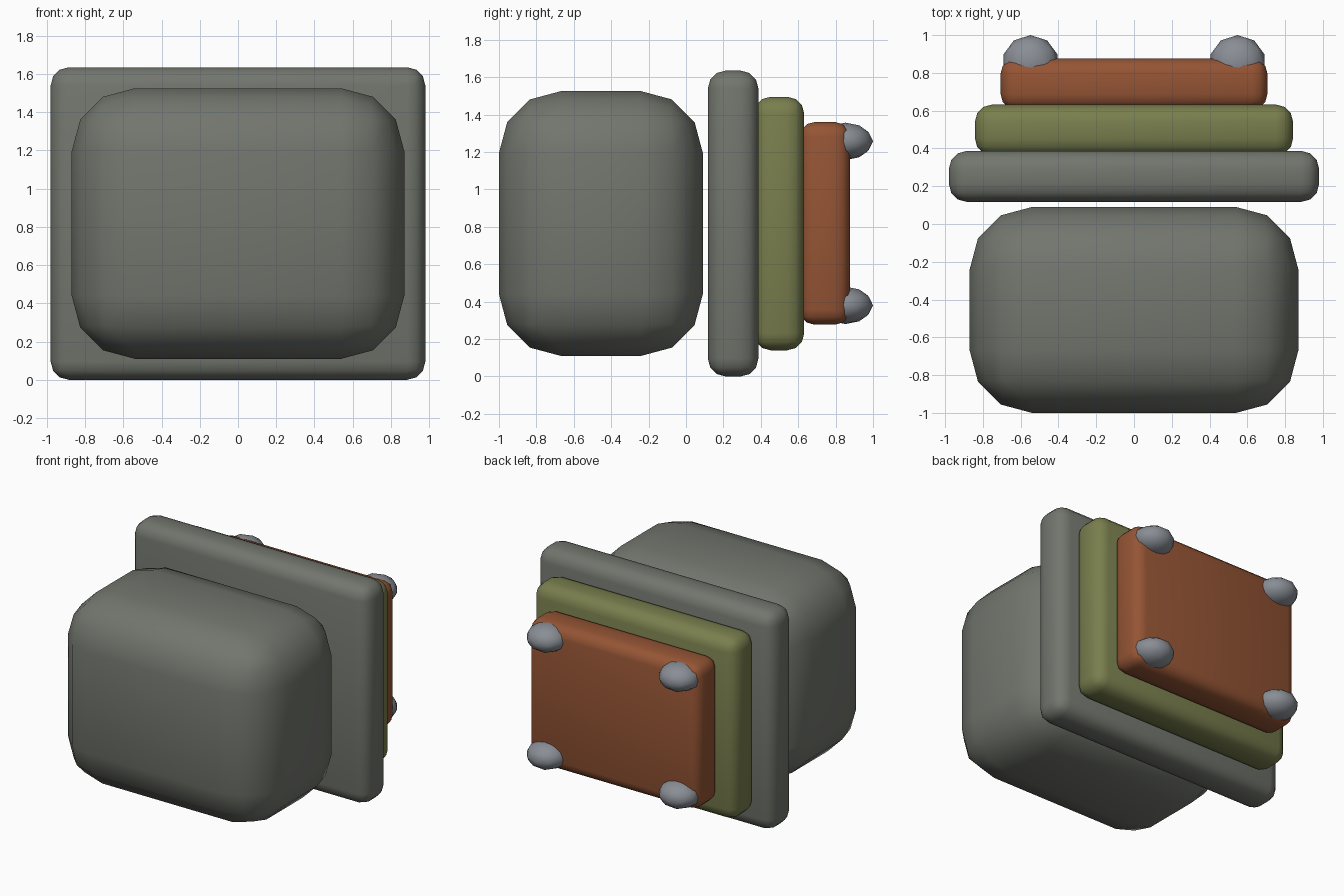
import bpy, bmesh, math
from mathutils import Matrix

if "Cube" in bpy.data.objects:
    bpy.data.objects.remove(bpy.data.objects["Cube"])


def material(name, rgb):
    m = bpy.data.materials.new(name)
    m.diffuse_color = (*rgb, 1)
    m.use_nodes = True
    m.node_tree.nodes["Principled BSDF"].inputs["Base Color"].default_value = m.diffuse_color
    return m


GREY = material("warm_grey", (0.17, 0.18, 0.155))
OLIVE = material("olive", (0.19, 0.21, 0.075))
RUST = material("rust", (0.30, 0.09, 0.035))
STEEL = material("steel", (0.25, 0.27, 0.30))


def finish(bm, name, mat):
    me = bpy.data.meshes.new(name)
    bm.to_mesh(me)
    bm.free()
    me.materials.append(mat)
    ob = bpy.data.objects.new(name, me)
    bpy.context.collection.objects.link(ob)
    bpy.ops.object.select_all(action='DESELECT')
    ob.select_set(True)
    bpy.context.view_layer.objects.active = ob
    bpy.ops.object.shade_smooth_by_angle(angle=math.radians(50))
    return ob


def rounded_box(name, half_x, y, z, radius, mat):
    bm = bmesh.new()
    size = (2 * half_x, y[1] - y[0], z[1] - z[0])
    centre = (0, sum(y) / 2, sum(z) / 2)
    bmesh.ops.create_cube(bm, size=1, matrix=Matrix.Translation(centre) @ Matrix.Diagonal((*size, 1)))
    bmesh.ops.bevel(bm, geom=bm.edges[:], offset=radius, segments=3, profile=0.5, affect='EDGES')
    return finish(bm, name, mat)


# Large soft block at the front
rounded_box("main_block", 0.87, (-1.0, 0.09), (0.11, 1.525), 0.33, GREY)

# Stepped plates stacked towards the back
rounded_box("large_plate", 0.98, (0.117, 0.387), (0.0, 1.635), 0.095, GREY)
rounded_box("middle_plate", 0.842, (0.362, 0.632), (0.14, 1.495), 0.09, OLIVE)
rounded_box("small_plate", 0.706, (0.607, 0.877), (0.277, 1.36), 0.08, RUST)

# Rounded studs on the corners of the small plate
for sx, side in ((-1, "left"), (1, "right")):
    for z, level in ((0.38, "lower"), (1.257, "upper")):
        bm = bmesh.new()
        bmesh.ops.create_icosphere(
            bm, subdivisions=2, radius=1,
            matrix=Matrix.Translation((sx * 0.548, 0.853, z)) @ Matrix.Diagonal((0.15, 0.147, 0.1, 1)))
        finish(bm, f"{level}_{side}_stud", STEEL)
